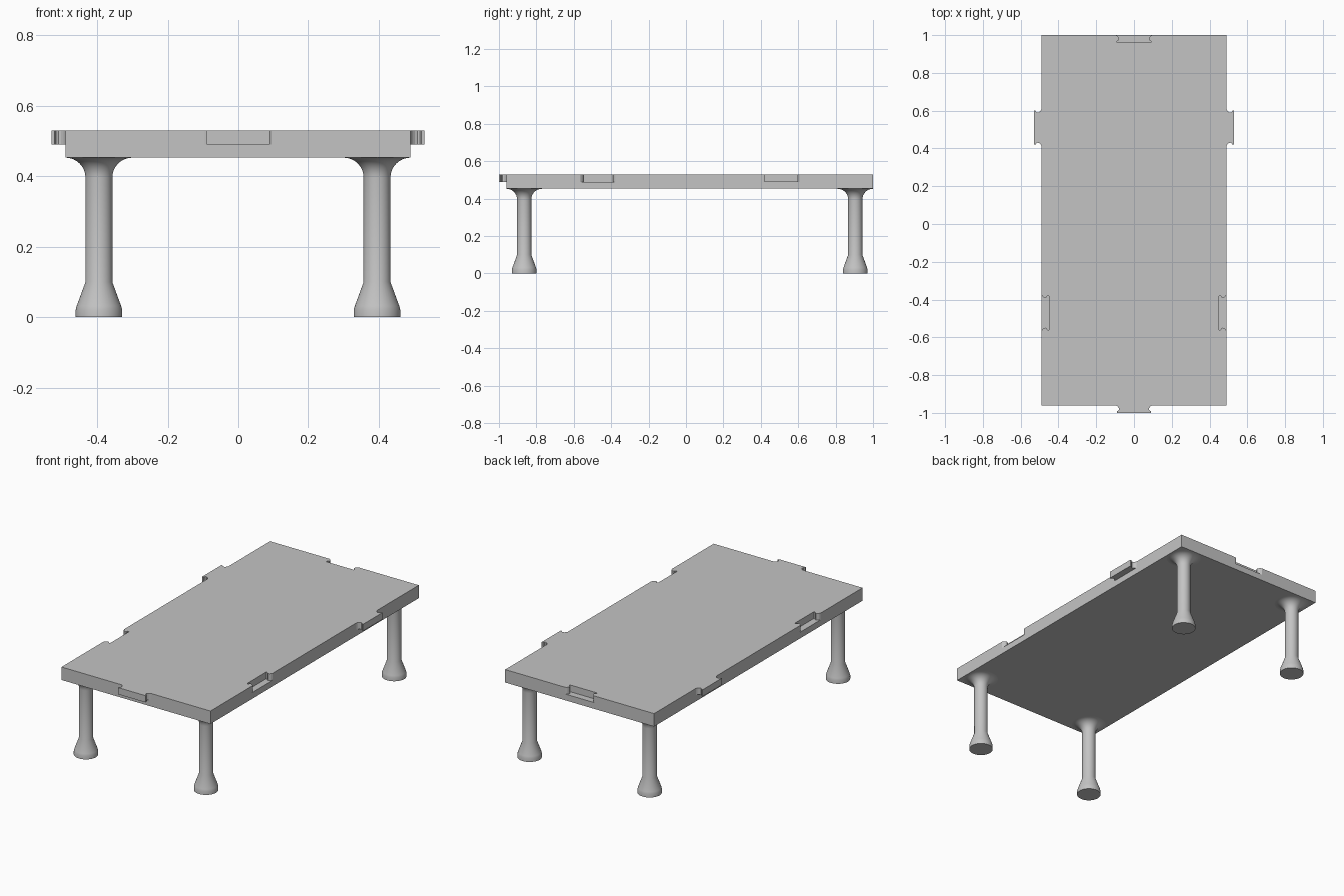
import bpy, bmesh, math
from mathutils import Vector

cube = bpy.data.objects.get("Cube")
if cube:
    bpy.data.objects.remove(cube, do_unlink=True)

grey = bpy.data.materials.new("plain grey")
grey.use_nodes = True
COLOUR = (0.55, 0.55, 0.55, 1)
grey.diffuse_color = COLOUR
grey.node_tree.nodes["Principled BSDF"].inputs["Base Color"].default_value = COLOUR

HALF_X, FRONT, BACK = 0.49, -0.96, 1.0
BOTTOM, LEDGE, TOP = 0.453, 0.49, 0.53
TAB, SOCKET = 1, -1


def finish(bm, name):
    bmesh.ops.recalc_face_normals(bm, faces=bm.faces)
    mesh = bpy.data.meshes.new(name)
    bm.to_mesh(mesh)
    bm.free()
    mesh.materials.append(grey)
    obj = bpy.data.objects.new(name, mesh)
    bpy.context.collection.objects.link(obj)
    return obj


# Half outline of a connector: (distance from its middle, depth from the edge)
HALF = [(0.097, 0), (0.088, 0.005), (0.082, 0.012), (0.079, 0.02),
        (0.082, 0.027), (0.09, 0.031), (0.09, 0.04)]
CONNECTOR = [(-s, d) for s, d in HALF] + [(s, d) for s, d in reversed(HALF)]

# Each side, anticlockwise: start corner, direction, connectors (middle, kind)
SIDES = [
    ((-HALF_X, FRONT), (1, 0), [((0, FRONT), TAB)]),
    ((HALF_X, FRONT), (0, 1), [((HALF_X, -0.47), SOCKET), ((HALF_X, 0.51), TAB)]),
    ((HALF_X, BACK), (-1, 0), [((0, BACK), SOCKET)]),
    ((-HALF_X, BACK), (0, -1), [((-HALF_X, 0.51), TAB), ((-HALF_X, -0.47), SOCKET)]),
]


def build_tabletop():
    bm = bmesh.new()
    base, rim, ledges = [], [], []
    for corner, direction, connectors in SIDES:
        along = Vector(direction)
        outward = Vector((along.y, -along.x))
        base.append(Vector(corner))
        rim.append(Vector(corner))
        for middle, kind in connectors:
            points = [Vector(middle) + along * s + outward * d * kind
                      for s, d in CONNECTOR]
            base += [points[0], points[-1]]
            rim += points
            ledges.append(points)

    def ring(points, z):
        return [bm.verts.new((p.x, p.y, z)) for p in points]

    def walls(lower, upper):
        for i in range(len(lower)):
            bm.faces.new((lower[i - 1], lower[i], upper[i], upper[i - 1]))

    # Plain lower layer, then upper layer with tabs and sockets
    low, low_top = ring(base, BOTTOM), ring(base, LEDGE)
    high, high_top = ring(rim, LEDGE), ring(rim, TOP)
    walls(low, low_top)
    walls(high, high_top)
    bm.faces.new(low)
    bm.faces.new(high_top)
    # Tab undersides and socket floors
    for points in ledges:
        bm.faces.new(ring(points, LEDGE))
    bmesh.ops.remove_doubles(bm, verts=bm.verts, dist=0.0001)
    return finish(bm, "tabletop")


def build_leg(name, x, y):
    # Flared foot, straight shaft and a rounded fillet under the top
    profile = [(0, 0), (0.066, 0), (0.066, 0.02), (0.063, 0.032), (0.038, 0.1)]
    fillet = 0.057
    for i in range(9):
        t = math.pi / 2 * i / 8
        profile.append((0.095 - fillet * math.cos(t),
                        BOTTOM - fillet + fillet * math.sin(t)))
    bm = bmesh.new()
    verts = [bm.verts.new((r, 0, z)) for r, z in profile]
    edges = [bm.edges.new(pair) for pair in zip(verts, verts[1:])]
    bmesh.ops.spin(bm, geom=verts + edges, cent=(0, 0, 0), axis=(0, 0, 1),
                   angle=2 * math.pi, steps=40)
    bmesh.ops.remove_doubles(bm, verts=bm.verts, dist=0.0001)
    leg = finish(bm, name)
    # The spun shell is open at the top, so check that it faces outward
    if leg.data.polygons[0].normal.z > 0 and leg.data.polygons[0].center.z < 0.001:
        leg.data.flip_normals()
    leg.location = (x, y, 0)
    bpy.ops.object.select_all(action="DESELECT")
    leg.select_set(True)
    bpy.context.view_layer.objects.active = leg
    bpy.ops.object.shade_smooth_by_angle(angle=math.radians(30))


build_tabletop()
for end, y in (("front", -0.865), ("back", 0.905)):
    for side, x in (("left", 0.395), ("right", -0.395)):
        build_leg(f"{end}_{side}_leg", x, y)
